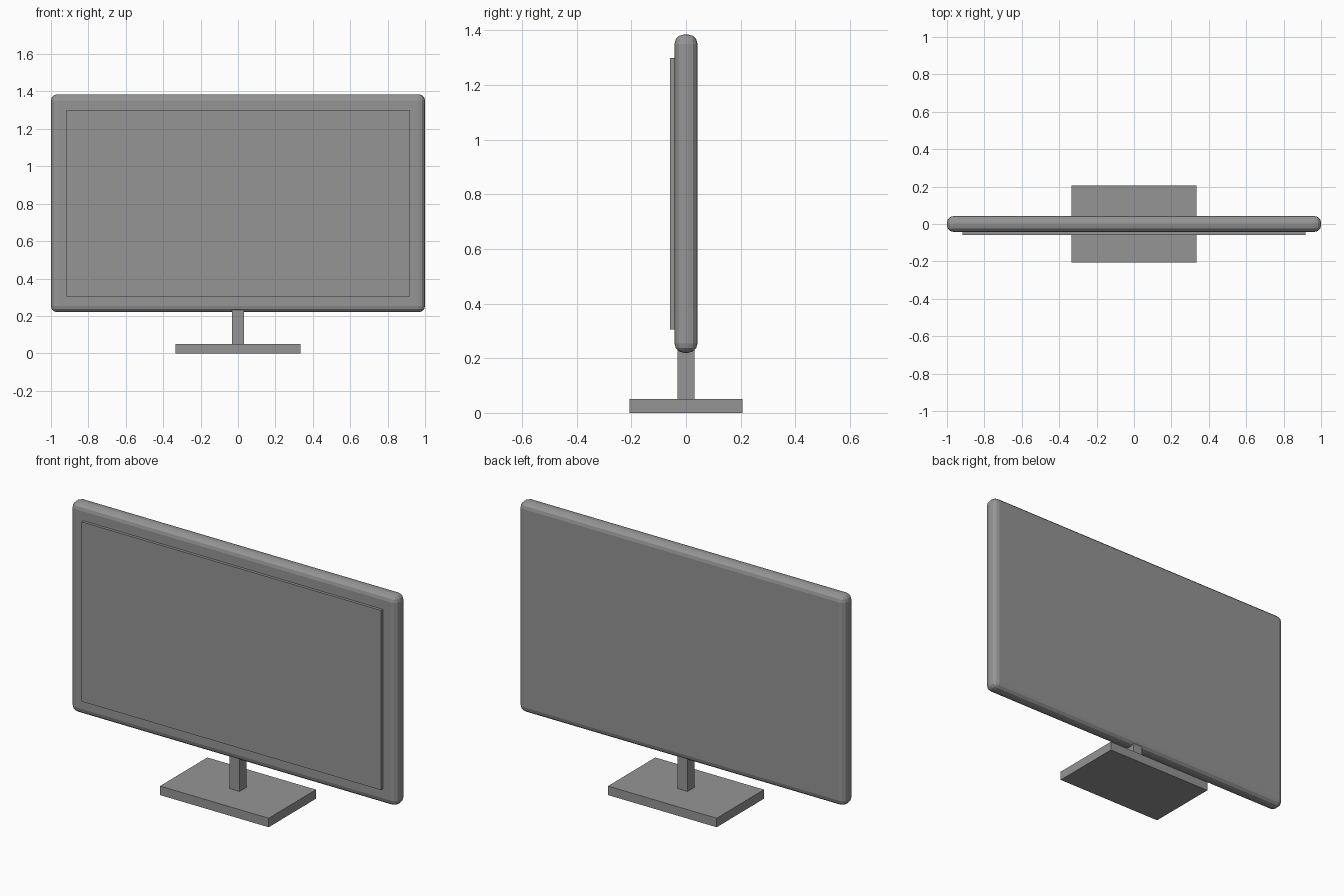
import bpy
import bmesh
from mathutils import Vector

cube = bpy.data.objects.get("Cube")
if cube:
    bpy.data.objects.remove(cube, do_unlink=True)

# One plain grey for every part
grey = bpy.data.materials.new("plain_grey")
grey.use_nodes = True
grey.diffuse_color = (0.3, 0.3, 0.3, 1)
grey.node_tree.nodes["Principled BSDF"].inputs["Base Color"].default_value = grey.diffuse_color


def box(name, low, high):
    """Axis-aligned box between two corners."""
    low, high = Vector(low), Vector(high)
    bm = bmesh.new()
    bmesh.ops.create_cube(bm, size=1)
    bmesh.ops.scale(bm, vec=high - low, verts=bm.verts)
    bmesh.ops.translate(bm, vec=(low + high) / 2, verts=bm.verts)
    mesh = bpy.data.meshes.new(name)
    bm.to_mesh(mesh)
    bm.free()
    mesh.materials.append(grey)
    obj = bpy.data.objects.new(name, mesh)
    bpy.context.collection.objects.link(obj)
    return obj


# Rounded housing
housing = box("housing", (-1, -0.042, 0.22), (1, 0.042, 1.385))
bevel = housing.modifiers.new("rounded_edges", 'BEVEL')
bevel.width = 0.034
bevel.segments = 3

# Raised display panel on the front
box("screen", (-0.917, -0.058, 0.305), (0.917, -0.03, 1.3))

# Stand
box("stand_neck", (-0.031, -0.031, 0.04), (0.031, 0.031, 0.25))
box("stand_base", (-0.333, -0.207, 0), (0.333, 0.207, 0.05))
